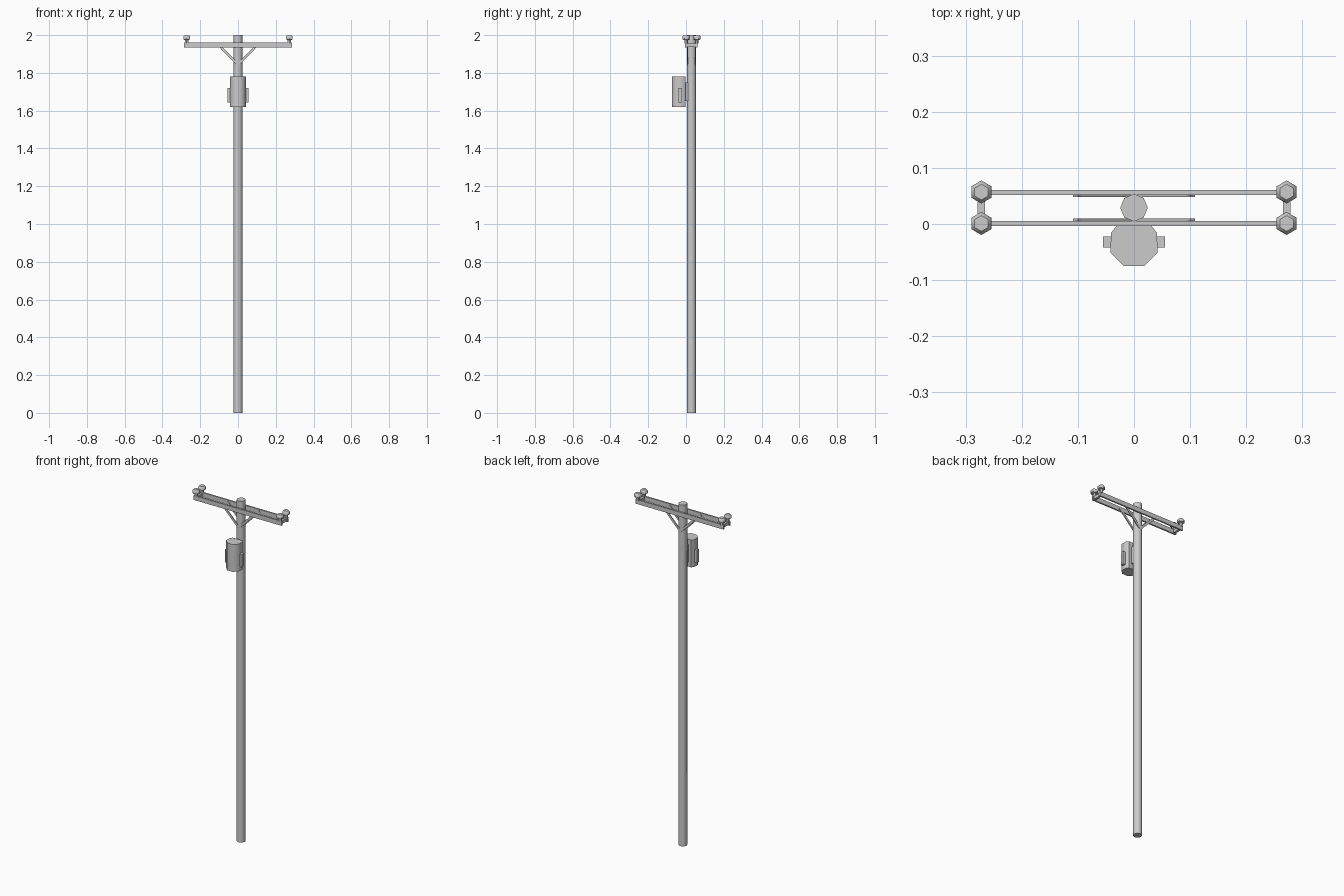
import bpy, bmesh, math
from mathutils import Vector, Matrix

if "Cube" in bpy.data.objects:
    bpy.data.objects.remove(bpy.data.objects["Cube"])


def finish(name, bm, smooth=True):
    bmesh.ops.recalc_face_normals(bm, faces=bm.faces)
    me = bpy.data.meshes.new(name)
    bm.to_mesh(me)
    bm.free()
    ob = bpy.data.objects.new(name, me)
    bpy.context.collection.objects.link(ob)
    if smooth:
        bpy.ops.object.select_all(action='DESELECT')
        ob.select_set(True)
        bpy.context.view_layer.objects.active = ob
        bpy.ops.object.shade_smooth_by_angle(angle=math.radians(50))
    return ob


def stack(name, rings, smooth=True):
    """Solid skinned through a list of equal-length point rings."""
    bm = bmesh.new()
    loops = [[bm.verts.new(p) for p in ring] for ring in rings]
    n = len(loops[0])
    for a, b in zip(loops, loops[1:]):
        for i in range(n):
            j = (i + 1) % n
            bm.faces.new((a[i], a[j], b[j], b[i]))
    bm.faces.new(loops[0][::-1])
    bm.faces.new(loops[-1])
    return finish(name, bm, smooth)


def circle(x, y, z, r, n):
    return [(x + r * math.sin(i * math.tau / n), y + r * math.cos(i * math.tau / n), z)
            for i in range(n)]


def box(name, center, size, angle=0.0):
    """Box turned about the y axis."""
    bm = bmesh.new()
    bmesh.ops.create_cube(bm, size=1, matrix=Matrix.Translation(center)
                          @ Matrix.Rotation(angle, 4, 'Y') @ Matrix.Diagonal((*size, 1)))
    return finish(name, bm, False)


POLE_Y = 0.029
ARM_Y = {"front": 0.0005, "back": 0.0565}
BRACE_Y = {"front": 0.0075, "back": 0.0505}

# Pole
stack("pole", [circle(0, POLE_Y, z, 0.0245, 8) for z in (0, 2.0)])

# Crossarms with V braces
for face, y in ARM_Y.items():
    box(f"{face}_crossarm", (0, y, 1.947), (0.57, 0.009, 0.026))
    for side, s in (("left", -1), ("right", 1)):
        low = Vector((-0.004 * s, BRACE_Y[face], 1.84))
        high = Vector((0.104 * s, BRACE_Y[face], 1.95))
        d = high - low
        box(f"{face}_{side}_brace", (low + high) / 2, (d.length, 0.005, 0.013),
            -math.atan2(d.z, d.x))

# Insulators and the spacers between the arm ends
for side, s in (("left", -1), ("right", 1)):
    x = 0.272 * s
    box(f"{side}_spacer", (x, POLE_Y, 1.947), (0.013, 0.056, 0.018))
    for face, y in ARM_Y.items():
        profile = [(0.010, 1.955), (0.010, 1.974), (0.0205, 1.977),
                   (0.0205, 1.992), (0.014, 1.999)]
        stack(f"{face}_{side}_insulator", [circle(x, y + 0.0005, z, r, 6) for r, z in profile])

# Transformer can with a flat mounting side
half = [(0.018, -0.075), (0.042, -0.051), (0.041, -0.016), (0.031, -0.003)]
outline = half + [(-x, y) for x, y in reversed(half)]
stack("transformer", [[(x, y, z) for x, y in outline] for z in (1.62, 1.78)])
box("transformer_mount", (0, 0.002, 1.70), (0.03, 0.016, 0.10))

# Side radiators
for side, s in (("left", -1), ("right", 1)):
    box(f"{side}_radiator", (0.046 * s, -0.032, 1.682), (0.018, 0.02, 0.076))
